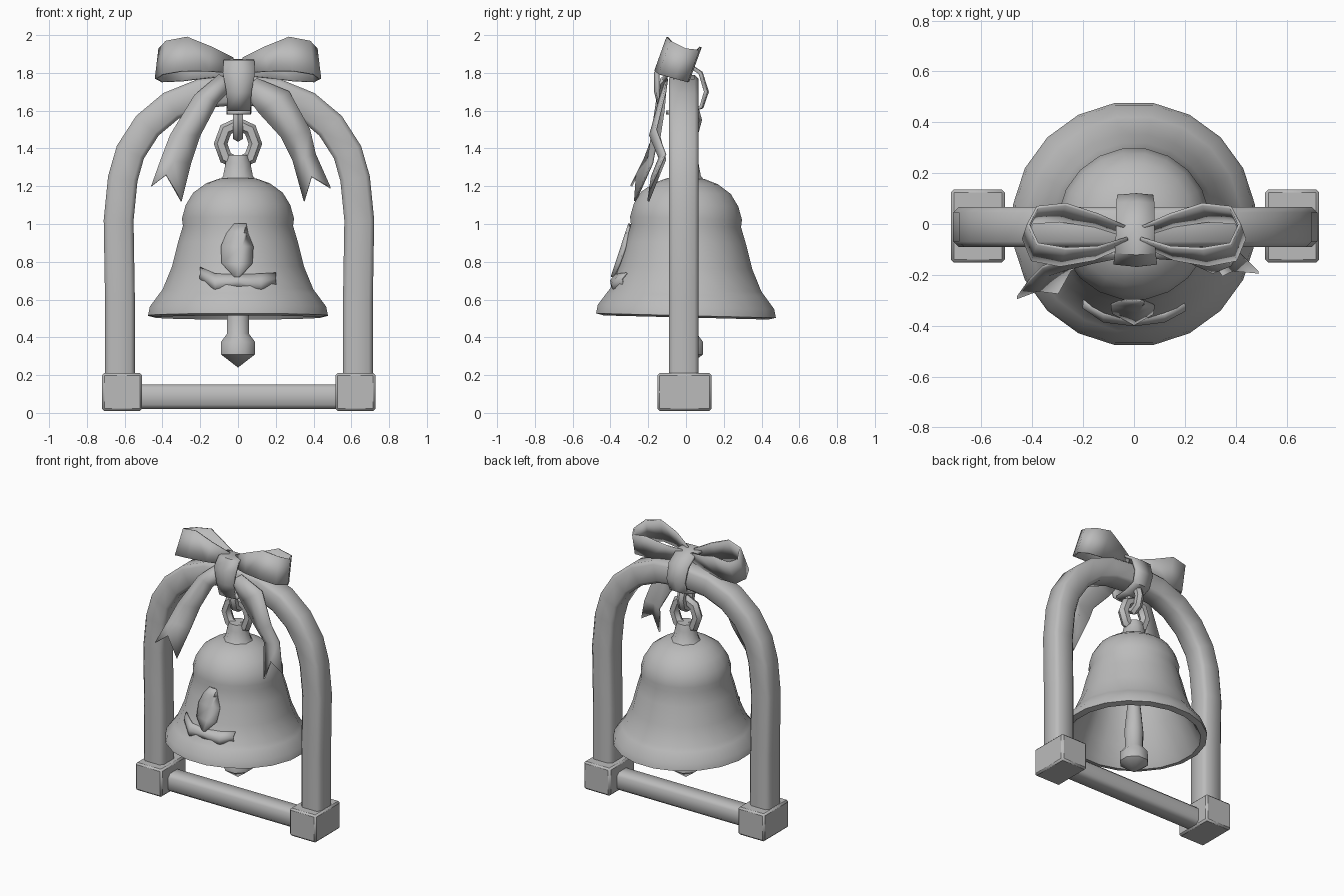
import bpy, bmesh, math
from mathutils import Vector

if "Cube" in bpy.data.objects:
    bpy.data.objects.remove(bpy.data.objects["Cube"])

grey = bpy.data.materials.new("plain grey")
grey.use_nodes = True
COLOUR = (0.5, 0.5, 0.5, 1)
grey.diffuse_color = COLOUR
grey.node_tree.nodes["Principled BSDF"].inputs["Base Color"].default_value = COLOUR


def finish(bm, name, angle=50, thickness=0, bevel=0):
    bmesh.ops.recalc_face_normals(bm, faces=bm.faces)
    mesh = bpy.data.meshes.new(name)
    bm.to_mesh(mesh)
    bm.free()
    ob = bpy.data.objects.new(name, mesh)
    bpy.context.collection.objects.link(ob)
    mesh.materials.append(grey)
    if thickness:
        mod = ob.modifiers.new("thickness", 'SOLIDIFY')
        mod.thickness, mod.offset = thickness, 0
    if bevel:
        mod = ob.modifiers.new("bevel", 'BEVEL')
        mod.width, mod.segments = bevel, 1
    bpy.ops.object.select_all(action='DESELECT')
    ob.select_set(True)
    bpy.context.view_layer.objects.active = ob
    bpy.ops.object.shade_smooth_by_angle(angle=math.radians(angle))
    return ob


def bridge(bm, rows, closed):
    n = len(rows[0])
    for a, b in zip(rows, rows[1:]):
        for i in range(n if closed else n - 1):
            j = (i + 1) % n
            bm.faces.new((a[i], a[j], b[j], b[i]))


def lathe(name, profile, sides, lean=0):
    """Revolve (radius, height) pairs around the vertical axis; lean lowers the back."""
    bm = bmesh.new()
    rows = []
    for r, z in profile:
        rows.append([bm.verts.new((r * math.cos(t), r * math.sin(t), z - lean * r * math.sin(t)))
                     for t in (math.tau * (i + .5) / sides for i in range(sides))])
    bridge(bm, rows, True)
    bmesh.ops.remove_doubles(bm, verts=bm.verts, dist=0.0005)
    return finish(bm, name)


def hexagon(radius):
    return [(radius * math.cos(math.tau * i / 6), radius * math.sin(math.tau * i / 6))
            for i in range(6)]


def soft_square(half, cut):
    """Square section with chamfered corners."""
    a, b = half, half - cut
    return [(a, -b), (a, b), (b, a), (-b, a), (-a, b), (-a, -b), (-b, -a), (b, -a)]


def tube(name, path, section, closed=False, side=Vector((0, 1, 0))):
    """Sweep a section along a flat path; side is the normal of the path's plane."""
    bm = bmesh.new()
    pts = [Vector(p) for p in path]
    n = len(pts)
    rows = []
    for k, p in enumerate(pts):
        before = pts[k - 1] if closed or k else p
        after = pts[(k + 1) % n] if closed or k < n - 1 else p
        out = (after - before).normalized().cross(side)
        rows.append([bm.verts.new(p + u * out + v * side) for u, v in section])
    if closed:
        bridge(bm, rows + rows[:1], True)
    else:
        bridge(bm, rows, True)
        bm.faces.new(rows[0])
        bm.faces.new(rows[-1])
    return finish(bm, name)


def ribbon(name, edges, thickness=0.012):
    """Join pairs, or longer rows, of points into a thin strip."""
    bm = bmesh.new()
    bridge(bm, [[bm.verts.new(p) for p in row] for row in edges], False)
    return finish(bm, name, 50, thickness)


def block(name, centre, size, bevel):
    bm = bmesh.new()
    bmesh.ops.create_cube(bm, size=1)
    bmesh.ops.scale(bm, vec=size, verts=bm.verts)
    bmesh.ops.translate(bm, vec=centre, verts=bm.verts)
    return finish(bm, name, bevel=bevel)


# Arched frame, mirrored about a centre line slightly to the left
half = [(.63, .15), (.63, .6), (.637, 1.02), (.615, 1.24), (.575, 1.38),
        (.485, 1.52), (.36, 1.625), (.2, 1.69)]
arch = half + [(0, 1.71)] + [(-x, z) for x, z in reversed(half)]
tube("arched_frame", [(x + .005, -.012, z) for x, z in arch], soft_square(.079, .022))

# Base bar and corner feet
tube("base_bar", [(-.6, -.01, .085), (.6, -.01, .085)], soft_square(.064, .022))
for label, s in (("left", 1), ("right", -1)):
    block(label + "_foot", (s * .618 + .004, -.008, .11), (.212, .288, .2), .012)

# Hollow bell: outer wall, shoulder, lip, then inner wall
lathe("bell", [(0, 1.245), (.1, 1.24), (.17, 1.215), (.24, 1.165), (.28, 1.1), (.3, 1.03),
               (.295, .99), (.322, .9), (.355, .77), (.405, .65), (.425, .625), (.473, .56),
               (.482, .515), (.44, .505), (.415, .54), (.37, .64), (.315, .77), (.28, .92),
               (.255, 1.05), (.16, 1.17), (0, 1.2)], 20, .025)

# Clapper with a faceted drop-shaped weight
lathe("clapper", [(0, 1.2), (.03, 1.19), (.045, .75), (.065, .55), (.062, .42),
                  (.098, .375), (.098, .31), (0, .24)], 8)

# Crown stub, hanging ring and link
lathe("crown_stub", [(.115, 1.22), (.085, 1.255), (.072, 1.32), (.06, 1.365), (0, 1.365)], 8)
tube("hanging_ring", [(.092 * math.sin(t), 0, 1.425 + .105 * math.cos(t))
                      for t in (math.tau * i / 8 for i in range(8))], hexagon(.036), True)
tube("frame_link", [(0, .055 * math.sin(t), 1.55 + .085 * math.cos(t))
                    for t in (math.tau * i / 8 for i in range(8))], hexagon(.03), True,
     Vector((1, 0, 0)))


# Low raised leaf and bow-shaped band following the bell's front
def wall(x, z, lift):
    r = .292 + .118 * max(0, (1.01 - z) / .37) ** 1.1 + lift
    return (x, -math.sqrt(r * r - x * x), z)


ribbon("bell_leaf", [[wall(-w - .01, z, 0), wall(.01 * k, z, .012), wall(w, z, 0)]
                     for k, (w, z) in enumerate([(.01, .72), (.075, .79), (.08, .88),
                                                 (.05, .95), (.01, 1.0)])], .01)
ribbon("bell_band", [[wall(x, z + h, -.004), wall(x, z, .008), wall(x, z - h, -.008)]
                     for x, z, h in [(-.2, .74, .03), (-.12, .69, .045), (0, .7, .03),
                                     (.12, .69, .045), (.2, .71, .03)]], .01)

# Bow loops: flat closed path, widening away from the knot
loop = [(.03, -.03, .04), (.15, -.075, .065), (.28, -.09, .09), (.39, -.07, .088),
        (.425, .01, .08), (.39, .075, .085), (.28, .085, .09), (.15, .055, .06), (.03, .01, .04)]
for label, s in (("left", 1), ("right", -1)):
    rows = []
    for x, y, w in loop:
        mid = Vector((s * x, y - .04, 1.825 + .17 * x - .3 * y - .36 * max(0, x - .3)))
        width = Vector((-s * .12, -.36 * -1, 1)) * w
        rows.append([mid - width, mid + width])
    ribbon(label + "_bow_loop", rows)

# Knot strap wrapped around the top of the arch
strap = [(-.125, 1.6, .055), (-.15, 1.7, .06), (-.15, 1.8, .08), (-.11, 1.86, .075),
         (-.02, 1.865, .07), (.075, 1.8, .07), (.105, 1.7, .065), (.08, 1.62, .06),
         (0, 1.59, .06), (-.1, 1.59, .055)]
ribbon("bow_knot", [[(-w, y, z), (.01, y * 1.06, z), (w + .01, y, z)] for y, z, w in strap], .02)

# Wavy ribbon tails with notched ends
ribbon("right_ribbon_tail", [
    [(-.1, -.1, 1.79), (-.06, -.13, 1.77), (-.02, -.11, 1.73)],
    [(-.23, -.12, 1.68), (-.16, -.15, 1.67), (-.11, -.13, 1.64)],
    [(-.36, -.17, 1.47), (-.28, -.18, 1.47), (-.2, -.15, 1.47)],
    [(-.41, -.22, 1.34), (-.34, -.2, 1.33), (-.25, -.18, 1.32)],
    [(-.46, -.29, 1.2), (-.38, -.26, 1.26), (-.3, -.27, 1.12)]])
ribbon("left_ribbon_tail", [
    [(.1, -.1, 1.77), (.06, -.13, 1.74), (.03, -.11, 1.7)],
    [(.27, -.11, 1.7), (.2, -.14, 1.65), (.11, -.12, 1.59)],
    [(.38, -.16, 1.5), (.31, -.19, 1.47), (.23, -.14, 1.46)],
    [(.41, -.11, 1.37), (.35, -.14, 1.35), (.29, -.11, 1.34)],
    [(.49, -.19, 1.19), (.39, -.18, 1.25), (.35, -.2, 1.12)]])
